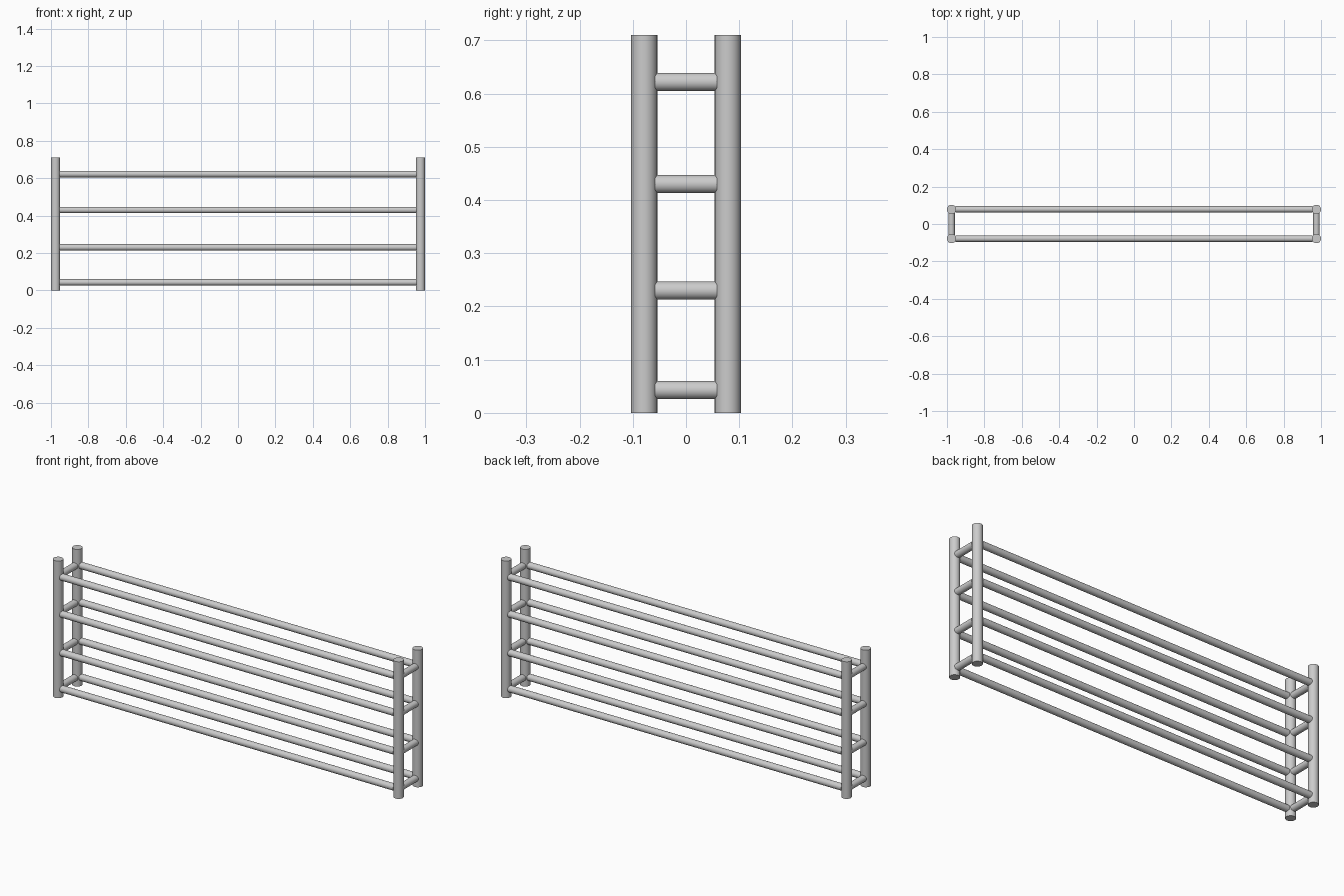
import bpy
from math import pi

if "Cube" in bpy.data.objects:
    bpy.data.objects.remove(bpy.data.objects["Cube"])

POST_X, POST_Y, POST_R, POST_H = 0.9755, 0.0785, 0.0245, 0.71
RAIL_R = 0.0172
INSET = 0.02  # rails stop just inside the post surface
RAIL_Z = (0.043, 0.23, 0.43, 0.622)


def rod(name, loc, radius, length, rot=(0, 0, 0)):
    bpy.ops.mesh.primitive_cylinder_add(vertices=32, radius=radius, depth=length,
                                        location=loc, rotation=rot)
    ob = bpy.context.object
    ob.name = name
    bpy.ops.object.shade_smooth_by_angle()
    return ob


# Four corner posts
for sx in (-1, 1):
    for sy in (-1, 1):
        rod("corner_post", (sx * POST_X, sy * POST_Y, POST_H / 2), POST_R, POST_H)

for z in RAIL_Z:
    # Long rails, front and back
    for sy in (-1, 1):
        rod("long_rail", (0, sy * POST_Y, z), RAIL_R, 2 * (POST_X - INSET), (0, pi / 2, 0))
    # Short rungs at both ends
    for sx in (-1, 1):
        rod("end_rung", (sx * POST_X, 0, z), RAIL_R, 2 * (POST_Y - INSET), (pi / 2, 0, 0))
